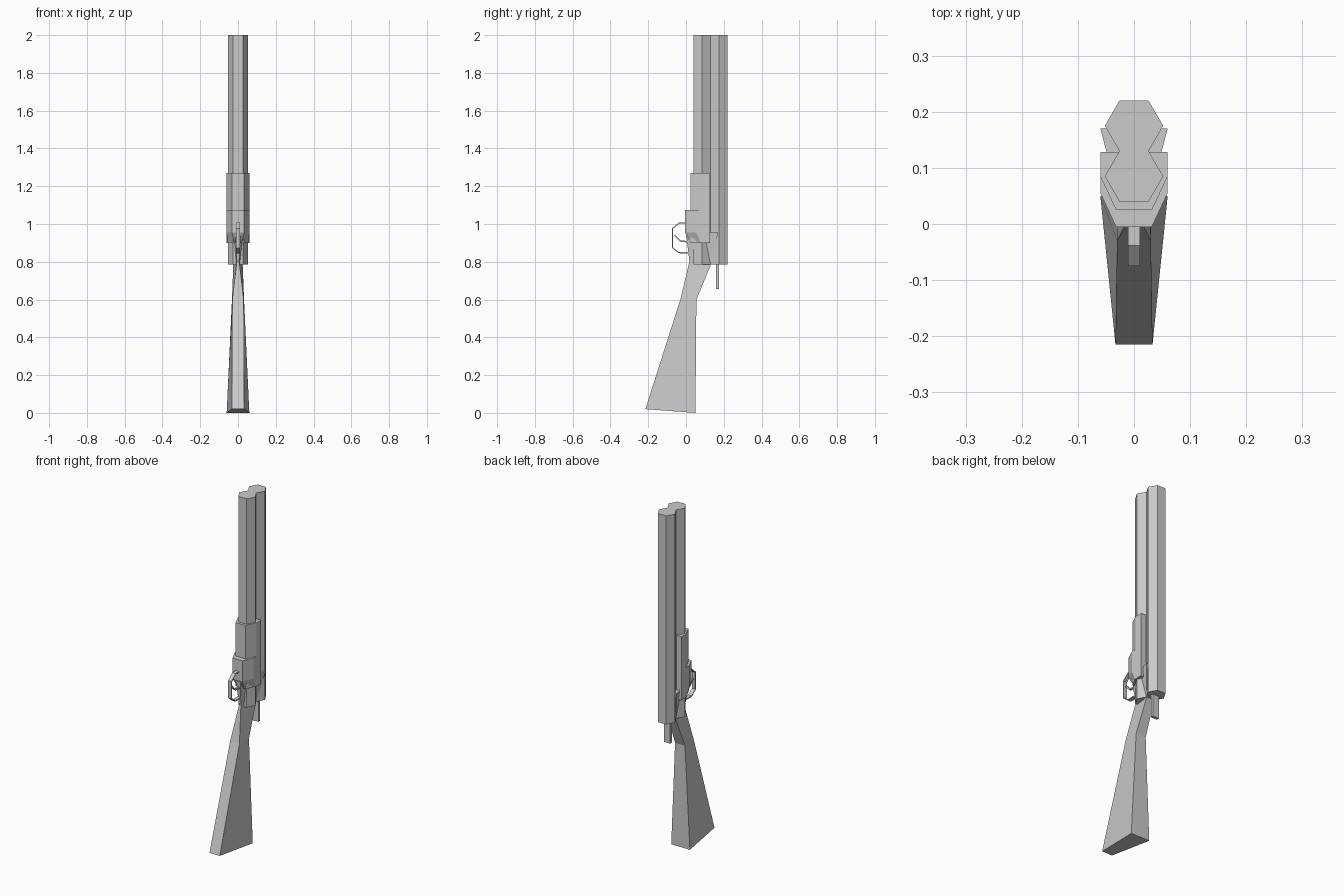
import bpy, bmesh
from mathutils import Vector

cube = bpy.data.objects.get("Cube")
if cube:
    bpy.data.objects.remove(cube)

grey = bpy.data.materials.new("plain grey")
grey.use_nodes = True
COLOUR = (0.6, 0.6, 0.6, 1)
grey.diffuse_color = COLOUR
grey.node_tree.nodes["Principled BSDF"].inputs["Base Color"].default_value = COLOUR


def loft(name, rings):
    """Skin a stack of equal-sized point loops and cap both ends."""
    bm = bmesh.new()
    loops = [[bm.verts.new(p) for p in ring] for ring in rings]
    for a, b in zip(loops, loops[1:]):
        for i in range(len(a)):
            j = (i + 1) % len(a)
            bm.faces.new((a[i], a[j], b[j], b[i]))
    bm.faces.new(loops[0])
    bm.faces.new(loops[-1])
    bmesh.ops.recalc_face_normals(bm, faces=bm.faces)
    mesh = bpy.data.meshes.new(name)
    bm.to_mesh(mesh)
    bm.free()
    mesh.materials.append(grey)
    obj = bpy.data.objects.new(name, mesh)
    bpy.context.collection.objects.link(obj)
    return obj


def mirrored(half):
    """Close a right-hand outline of (x, y, z) points across x = 0."""
    return half + [(-x, y, z) for x, y, z in reversed(half)]


def strip(name, path, half_width, thick):
    """Bend a flat bar along a path of (y, z) points."""
    pts = [Vector(p) for p in path]
    rings = []
    for i, p in enumerate(pts):
        before = (p - pts[i - 1]).normalized() if i else None
        after = (pts[i + 1] - p).normalized() if i + 1 < len(pts) else None
        t = ((before or after) + (after or before)).normalized()
        n = Vector((-t.y, t.x)) * thick / 2
        rings.append([(s * half_width, p.x + k * n.x, p.y + k * n.y)
                      for s, k in ((1, 1), (1, -1), (-1, -1), (-1, 1))])
    return loft(name, rings)


# Two hexagonal barrels, one behind the other
for name, y in (("front_barrel", 0.085), ("rear_barrel", 0.175)):
    loft(name, [mirrored([(0.026, y - 0.045, z), (0.052, y, z), (0.026, y + 0.045, z)])
                for z in (0.785, 2)])

# Fore-end wrapped around the front barrel
loft("fore_end", [mirrored([(0.032, 0.025, z), (0.06, 0.085, z), (0.06, 0.128, z)])
                  for z in (0.9, 1.27)])

# Receiver, with its underside sloping back
loft("receiver", [mirrored([(0.032, -0.005, z), (0.06, 0.055, z), (0.06, 0.12, z)])
                  for z in (0.955, 1.075)])
loft("receiver_underside", [
    mirrored([(0.02, 0.025, 0.9), (0.058, 0.075, 0.9), (0.058, 0.12, 0.9)]),
    mirrored([(0.032, -0.005, 0.955), (0.06, 0.055, 0.955), (0.06, 0.12, 0.955)])])

# Stock and wrist: front edge, then back edge of each section
loft("stock", [mirrored(half) for half in (
    [(0.033, -0.215, 0.02), (0.06, 0.05, 0)],
    [(0.03, -0.03, 0.6), (0.032, 0.055, 0.6)],
    [(0.006, 0.018, 0.8), (0.025, 0.13, 0.78)],
    [(0.015, 0.0, 0.955), (0.06, 0.17, 0.955)])])

# Trigger guard, trigger and rear lever
strip("trigger_guard", [(0.0, 1.005), (-0.037, 1.005), (-0.072, 0.975),
                        (-0.072, 0.875), (-0.038, 0.848), (0.02, 0.848)], 0.011, 0.006)
strip("trigger", [(0.02, 0.905), (-0.03, 0.91), (-0.06, 0.94)], 0.006, 0.008)
strip("rear_lever", [(0.166, 0.655), (0.166, 0.8)], 0.02, 0.016)
